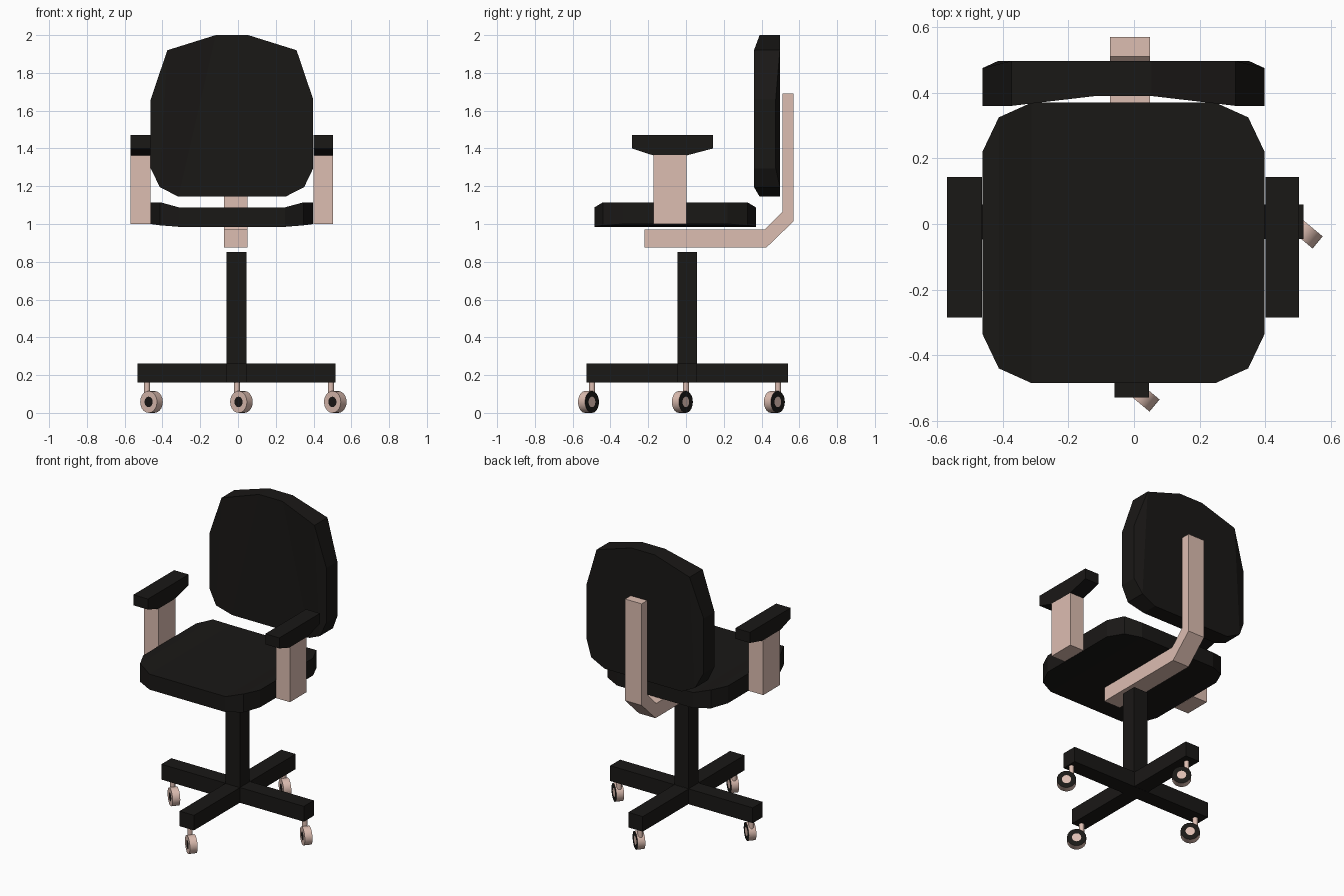
import bpy, bmesh, math
from mathutils import Matrix, Vector

if "Cube" in bpy.data.objects:
    bpy.data.objects.remove(bpy.data.objects["Cube"])

CX = -0.032  # centre line of the upholstered parts


def material(name, rgb):
    m = bpy.data.materials.new(name)
    m.diffuse_color = (*rgb, 1)
    m.use_nodes = True
    m.node_tree.nodes["Principled BSDF"].inputs["Base Color"].default_value = m.diffuse_color
    return m


black = material("black", (0.01, 0.009, 0.008))
beige = material("beige", (0.72, 0.51, 0.44))


def finish(name, bm, *mats):
    bmesh.ops.recalc_face_normals(bm, faces=bm.faces)
    me = bpy.data.meshes.new(name)
    bm.to_mesh(me)
    bm.free()
    for m in mats:
        me.materials.append(m)
    ob = bpy.data.objects.new(name, me)
    bpy.context.collection.objects.link(ob)
    return ob


def loft(name, sections, mat):
    """Skin closed sections in order and cap both ends."""
    bm = bmesh.new()
    rings = [[bm.verts.new(p) for p in s] for s in sections]
    n = len(rings[0])
    for a, b in zip(rings, rings[1:]):
        for i in range(n):
            j = (i + 1) % n
            bm.faces.new((a[i], a[j], b[j], b[i]))
    bm.faces.new(rings[0])
    bm.faces.new(rings[-1])
    return finish(name, bm, mat)


def side_profile(name, x0, x1, pts, mat):
    return loft(name, [[(x, y, z) for y, z in pts] for x in (x0, x1)], mat)


def box(name, x0, x1, y0, y1, z0, z1, mat):
    return side_profile(name, x0, x1, [(y0, z0), (y1, z0), (y1, z1), (y0, z1)], mat)


def mirrored(half, section):
    """Sections from the left edge to the right edge."""
    return [section(-1, *h) for h in half] + [section(1, *h) for h in reversed(half)]


# Dished seat: half width, front y, back y, bottom z, top z
loft("seat", mirrored(
    [(0.43, -0.335, 0.22, 1.0, 1.115), (0.38, -0.44, 0.325, 0.993, 1.115),
     (0.28, -0.485, 0.37, 0.985, 1.088)],
    lambda s, w, f, b, lo, hi: [(CX + s * w, f, lo), (CX + s * w, b, lo),
                                (CX + s * w, b, hi), (CX + s * w, f, hi)]), black)

# Dished backrest: bottom half width, bottom z, top half width, top z, front y, back y
loft("backrest", mirrored(
    [(0.43, 1.295, 0.43, 1.66, 0.36, 0.475), (0.382, 1.195, 0.342, 1.92, 0.36, 0.497),
     (0.284, 1.145, 0.086, 2.0, 0.39, 0.497)],
    lambda s, wl, lo, wh, hi, f, b: [(CX + s * wl, f, lo), (CX + s * wl, b, lo),
                                     (CX + s * wh, b, hi), (CX + s * wh, f, hi)]), black)

# Bent support bar under the seat and behind the backrest
side_profile("back_support", -0.073, 0.049,
             [(-0.22, 0.875), (0.425, 0.875), (0.57, 1.015), (0.57, 1.69),
              (0.51, 1.69), (0.51, 1.065), (0.417, 0.97), (-0.22, 0.97)], beige)

# Armrests
for side, x0, x1 in (("left", -0.57, -0.463), ("right", 0.4, 0.503)):
    box("arm_post_" + side, x0, x1, -0.173, 0.003, 1.0, 1.365, beige)
    side_profile("arm_pad_" + side, x0, x1,
                 [(-0.285, 1.4), (-0.173, 1.363), (0.003, 1.363), (0.143, 1.4),
                  (0.143, 1.47), (-0.285, 1.47)], black)

# Column and cross base
box("column", -0.06, 0.046, -0.046, 0.057, 0.2, 0.853, black)
box("base_bar_side", -0.532, 0.516, -0.045, 0.059, 0.16, 0.262, black)
box("base_bar_front", -0.06, 0.046, -0.528, 0.54, 0.161, 0.261, black)

# Casters: stem plus a wheel turned on its stem
TURN = math.atan2(0.77, 0.64)
AXLE = Vector((math.cos(TURN), math.sin(TURN), 0))
TRAIL = Vector((AXLE.y, -AXLE.x, 0)) * 0.03


def cylinder(bm, r, depth, matrix):
    bmesh.ops.create_cone(bm, cap_ends=True, segments=20, radius1=r, radius2=r,
                          depth=depth, matrix=matrix)


def shade(ob):
    bpy.context.view_layer.objects.active = ob
    ob.select_set(True)
    bpy.ops.object.shade_smooth_by_angle(angle=math.radians(35))
    ob.select_set(False)


for i, (x, y) in enumerate([(-0.481, 0), (0.492, 0), (-0.005, -0.497), (-0.005, 0.487)], 1):
    bm = bmesh.new()
    cylinder(bm, 0.016, 0.1, Matrix.Translation((x, y, 0.12)))
    shade(finish(f"caster_stem_{i}", bm, beige))

    bm = bmesh.new()
    centre = Vector((x, y, 0.058)) + TRAIL
    cylinder(bm, 0.058, 0.048, Matrix.Translation(centre)
             @ Matrix.Rotation(TURN, 4, 'Z') @ Matrix.Rotation(math.pi / 2, 4, 'Y'))
    # hub discs: beige on a black face one side, black on beige the other
    bm.normal_update()
    caps = [f for f in bm.faces if len(f.verts) > 4]
    for cap in caps:
        outer = cap.normal.dot(AXLE) > 0
        rim = bmesh.ops.inset_region(bm, faces=[cap], thickness=0.03)["faces"]
        cap.material_index = 0 if outer else 1
        for f in rim:
            f.material_index = 1 if outer else 0
    shade(finish(f"caster_wheel_{i}", bm, beige, black))
